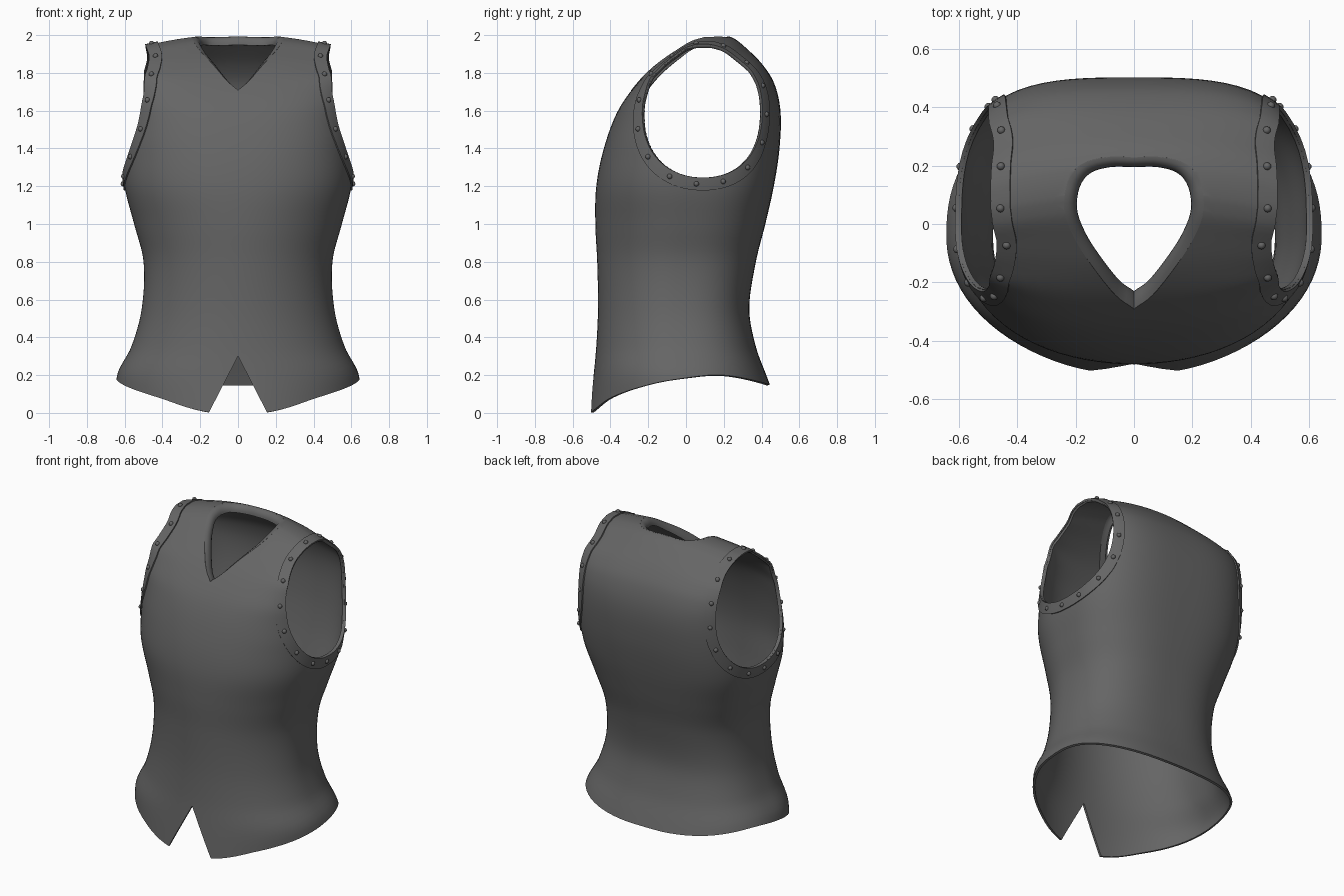
import bpy, bmesh, math
from mathutils import Vector
from mathutils.bvhtree import BVHTree

cube = bpy.data.objects.get("Cube")
if cube:
    bpy.data.objects.remove(cube, do_unlink=True)

grey = bpy.data.materials.new("dark_grey")
grey.use_nodes = True
grey.diffuse_color = (0.13, 0.13, 0.13, 1)
grey.node_tree.nodes["Principled BSDF"].inputs["Base Color"].default_value = grey.diffuse_color


def spline(table, t):
    """Smooth interpolation of table rows (key, values...) at key t."""
    last = len(table) - 1
    t = min(max(t, table[0][0]), table[last][0])
    i = max(k for k in range(last) if table[k][0] <= t)

    def slope(k, col):
        lo, hi = table[max(k - 1, 0)], table[min(k + 1, last)]
        return (hi[col] - lo[col]) / (hi[0] - lo[0])

    p, q = table[i], table[i + 1]
    h = q[0] - p[0]
    u = (t - p[0]) / h
    v = 1 - u
    return [p[c] * v * v * (1 + 2 * u) + q[c] * u * u * (1 + 2 * v)
            + h * u * v * (slope(i, c) * v - slope(i + 1, c) * u)
            for c in range(1, len(p))]


def make(name, bm):
    bmesh.ops.recalc_face_normals(bm, faces=bm.faces)
    mesh = bpy.data.meshes.new(name)
    bm.to_mesh(mesh)
    obj = bpy.data.objects.new(name, mesh)
    bpy.context.collection.objects.link(obj)
    mesh.materials.append(grey)
    return obj


def loft(bm, rows):
    """Join closed rings of points with quads."""
    rings = [[bm.verts.new(p) for p in row] for row in rows]
    for a, b in zip(rings, rings[1:]):
        for k in range(len(a)):
            j = (k + 1) % len(a)
            bm.faces.new((a[k], a[j], b[j], b[k]))
    return rings


def prism(name, start, end):
    bm = bmesh.new()
    rings = loft(bm, [start, end])
    for ring in (rings[0], rings[-1]):
        bm.faces.new(ring)
    bmesh.ops.triangulate(bm, faces=[f for f in bm.faces if len(f.verts) > 4])
    obj = make(name, bm)
    obj.hide_render = True
    return obj


def finish(obj, angle=40):
    bpy.ops.object.select_all(action='DESELECT')
    obj.select_set(True)
    bpy.context.view_layer.objects.active = obj
    for mod in list(obj.modifiers):
        bpy.ops.object.modifier_apply(modifier=mod.name)
    bpy.ops.object.shade_smooth_by_angle(angle=math.radians(angle))


def thicken(obj, amount, offset=-1):
    mod = obj.modifiers.new("thickness", 'SOLIDIFY')
    mod.thickness, mod.offset = amount, offset


# Torso sections: height, half width, front y, back y, front and back squareness
TORSO = [
    (0, .64, -.515, .5, 2.1, 2.5), (.2, .64, -.49, .425, 2.1, 2.5),
    (.35, .565, -.475, .37, 2.05, 2.6), (.55, .51, -.466, .335, 2, 2.7),
    (.8, .5, -.47, .37, 2, 2.7), (1, .55, -.48, .42, 2.05, 2.8),
    (1.2, .6, -.475, .465, 2.25, 3), (1.4, .605, -.435, .495, 2.45, 3.1),
    (1.6, .59, -.36, .5, 2.9, 3.2), (1.75, .59, -.255, .465, 4, 3.2),
    (1.85, .6, -.155, .4, 7, 3.2), (1.93, .6, -.045, .32, 8, 3.5),
    (1.985, .6, .045, .25, 8, 5), (2.004, .6, .11, .19, 8, 5)]
# Hem height by depth
HEM = [(-.5, 0), (-.4, .08), (-.2, .15), (0, .185), (.2, .2), (.44, .15)]
SEGMENTS, ROWS, BLEND = 88, 64, .6


def ramp(value, low, high):
    return min(max((value - low) / (high - low), 0), 1)


def torso_point(k, height):
    ang = math.tau * k / SEGMENTS
    c, s = math.cos(ang), math.sin(ang)
    z = height
    if z < BLEND:
        hem = spline(HEM, .48 * s - .03)[0]
        z = hem + (BLEND - hem) * height / BLEND
    half, front, back, n_front, n_back = spline(TORSO, z)
    n = n_front if s < 0 else n_back
    r = (abs(c) ** n + abs(s) ** n) ** (-1 / n)
    x = half * r * c
    y = (front + back) / 2 + (back - front) / 2 * r * s
    # Shoulders slope down and forward away from the neck
    out = (x / .49) ** 2
    return Vector((x, y - .055 * out * ramp(z, 1.85, 2),
                   z - .06 * out * ramp(z, 1.65, 1.95)))


top = TORSO[-1][0]
bm = bmesh.new()
rings = loft(bm, [[torso_point(k, top * (1 - (1 - i / ROWS) ** 1.4)) for k in range(SEGMENTS)]
                  for i in range(ROWS + 1)])
ridge = rings[-1]
for k in range(SEGMENTS // 2):
    corners = [ridge[k], ridge[k + 1], ridge[-k - 1], ridge[-k % SEGMENTS]]
    bm.faces.new(list(dict.fromkeys(corners)))
bmesh.ops.recalc_face_normals(bm, faces=bm.faces)
bm.faces.ensure_lookup_table()
surface = BVHTree.FromBMesh(bm)
torso = make("vest_body", bm)
thicken(torso, .014)

# Neck opening outline, seen from above
NECK = [(0, 0, -.235), (1, .055, -.195), (2, .122, -.11), (3, .172, -.03), (4, .2, .05),
        (5, .19, .13), (6, .15, .18), (7, .08, .2), (8, 0, .2)]
half_neck = [Vector(spline(NECK, i / 4)) for i in range(33)]
neck = half_neck + [Vector((-p.x, p.y)) for p in half_neck[-2:0:-1]]
middle = Vector((0, .05))


def neck_ring(scale):
    return [middle + (p - middle) * scale for p in neck]


outer = neck_ring(1.19)
cutters = [prism("neck_cutter", [(p.x, p.y, 1.5) for p in outer],
                 [(p.x, p.y, 2.5) for p in outer])]

# Front notch
notch = [(0, .3), (.31, -.3), (-.31, -.3)]
cutters.append(prism("notch_cutter", [(x, -1, z) for x, z in notch],
                     [(x, -.1, z) for x, z in notch]))

# Armhole rim: half width by height
RIM = [(1.24, .605), (1.3, .57), (1.4, .54), (1.55, .505), (1.7, .49), (1.82, .485),
       (1.92, .465)]
ARM_STEPS, RIVETS, BAND = 90, 15, .068


def armhole(side):
    """Rim points with the outward flare direction of the cut at each one."""
    for i in range(ARM_STEPS):
        ang = math.tau * i / ARM_STEPS
        c, s = math.cos(ang), math.sin(ang)
        r = (abs(c) ** 2.2 + abs(s) ** 2.2) ** (-1 / 2.2)
        y, z = .09 + .31 * r * c, 1.583 + .337 * r * s
        flare = .5 + .5 * s
        yield Vector((side * spline(RIM, z)[0], y, z)), Vector((side, flare * c, flare * s))


for side in (1, -1):
    cutters.append(prism("armhole_cutter", [p - d * .1 for p, d in armhole(side)],
                         [p + d * .25 for p, d in armhole(side)]))

for cutter in cutters:
    mod = torso.modifiers.new("opening", 'BOOLEAN')
    mod.operation, mod.solver, mod.object = 'DIFFERENCE', 'EXACT', cutter
finish(torso)
for cutter in cutters:
    bpy.data.objects.remove(cutter, do_unlink=True)

# Rolled neck lip
heights = [surface.ray_cast(Vector((p.x, p.y, 3)), Vector((0, 0, -1)))[0].z for p in outer]
bm = bmesh.new()
loft(bm, [[(p.x, p.y, z - drop) for p, z in zip(neck_ring(scale), heights)]
          for scale, drop in ((1.2, .005), (1.13, .006), (1.06, .014), (1.01, .03), (1, .045))])
lip = make("neck_lip", bm)
thicken(lip, .01, 0)
finish(lip, 60)


# Armhole bands with rivets
def band_frames(side):
    rim = [surface.ray_cast(p + d * .3, -d)[0] for p, d in armhole(side)]
    centre = sum(rim, Vector()) / len(rim)
    for i, p in enumerate(rim):
        tangent = (rim[(i + 2) % ARM_STEPS] - rim[i - 2]).normalized()
        normal = surface.find_nearest(p)[1]
        away = normal.cross(tangent).normalized()
        if away.dot(p - centre) < 0:
            away.negate()
        yield p, away


for side, label in ((1, "left"), (-1, "right")):
    frames = list(band_frames(side))

    def across(width, lift):
        row = []
        for p, away in frames:
            spot, normal = surface.find_nearest(p + away * width)[:2]
            row.append(spot + normal * lift)
        return row

    bm = bmesh.new()
    loft(bm, [across(BAND * f, .002) for f in (0, .25, .5, .75, 1)])
    band = make(label + "_armhole_band", bm)
    thicken(band, .012, 0)
    finish(band)

    bm = bmesh.new()
    spots = across(BAND * .5, .007)
    for i in range(RIVETS):
        made = bmesh.ops.create_uvsphere(bm, u_segments=10, v_segments=6, radius=.014)
        bmesh.ops.translate(bm, verts=made["verts"], vec=spots[i * ARM_STEPS // RIVETS])
    finish(make(label + "_rivets", bm), 60)
